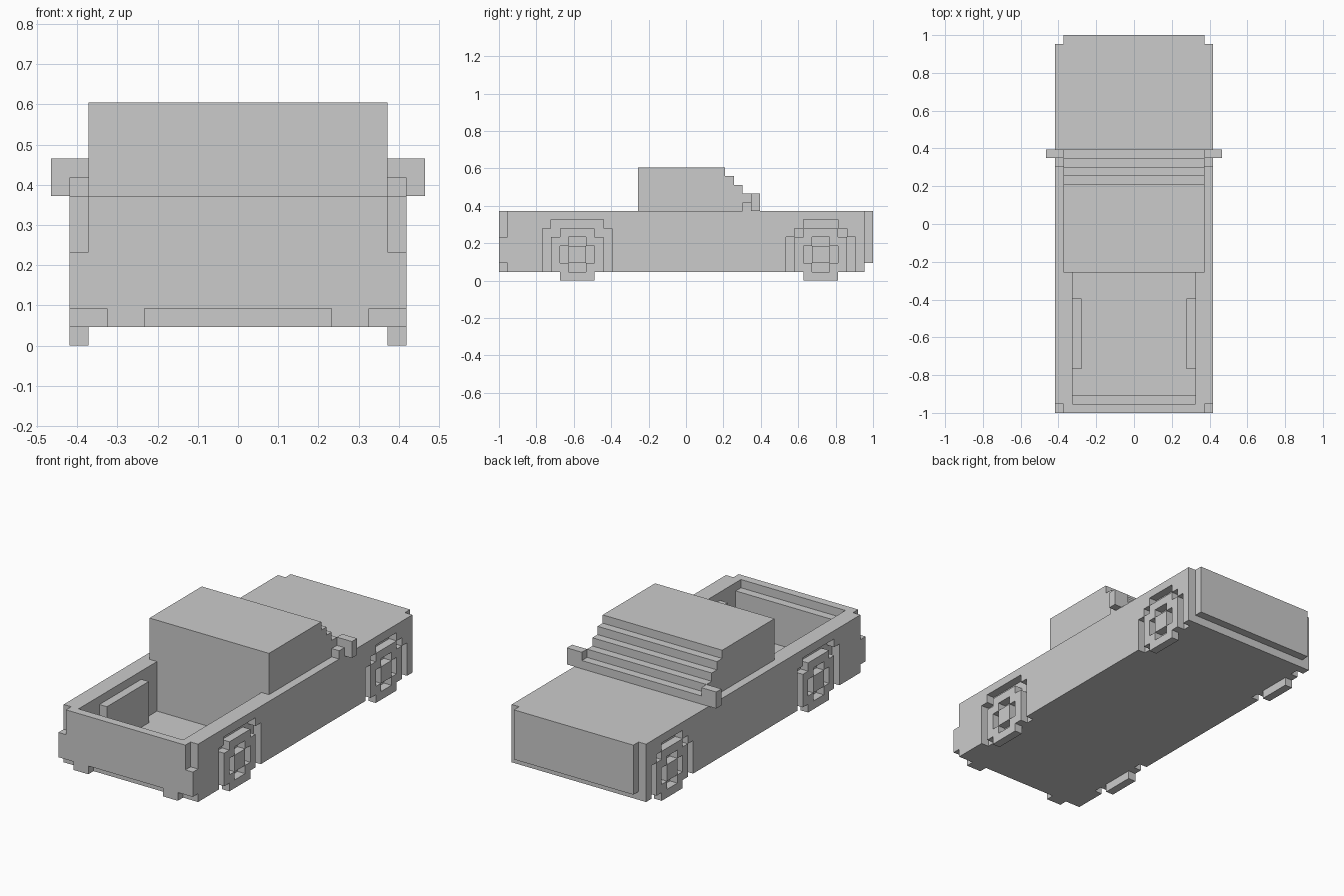
import bpy
import bmesh

cube = bpy.data.objects.get("Cube")
if cube:
    bpy.data.objects.remove(cube, do_unlink=True)

U = 2 / 43          # one block of the grid

paint = bpy.data.materials.new("plain_grey")
paint.use_nodes = True
GREY = (0.6, 0.6, 0.6, 1)
paint.diffuse_color = GREY
paint.node_tree.nodes["Principled BSDF"].inputs["Base Color"].default_value = GREY


def prism(name, profile, x0, x1, mirror=(False, False, False), origin=(21.5, 0), open_cuts=False):
    """Extrude a (y, z) block profile from x0 to x1; mirror about the origin."""
    bm = bmesh.new()
    face = bm.faces.new([bm.verts.new((x0, y, z)) for y, z in profile])
    ext = bmesh.ops.extrude_face_region(bm, geom=[face])
    for v in ext["geom"]:
        if isinstance(v, bmesh.types.BMVert):
            v.co.x = x1
    if open_cuts:       # drop the caps lying on the mirror planes
        caps = [f for f in bm.faces
                if any(all(abs(v.co[a]) < 1e-6 for v in f.verts) for a in (1, 2))]
        bmesh.ops.delete(bm, geom=caps, context="FACES")
    bmesh.ops.recalc_face_normals(bm, faces=bm.faces)
    bmesh.ops.scale(bm, vec=(U, U, U), verts=bm.verts)
    mesh = bpy.data.meshes.new(name)
    bm.to_mesh(mesh)
    bm.free()
    mesh.materials.append(paint)
    ob = bpy.data.objects.new(name, mesh)
    bpy.context.collection.objects.link(ob)
    ob.location = (0, (origin[0] - 21.5) * U, origin[1] * U)
    if any(mirror):
        mod = ob.modifiers.new("Mirror", "MIRROR")
        mod.use_axis = mirror
        mod.merge_threshold = 0.0005
    return ob


def block(name, x0, x1, y0, y1, z0, z1, pair=False):
    profile = [(y - 21.5, z) for y, z in ((y0, z0), (y1, z0), (y1, z1), (y0, z1))]
    return prism(name, profile, x0, x1, (pair, False, False))


def shifted(profile):
    return [(y - 21.5, z) for y, z in profile]


# Side panels with stepped wheel arches
front_arch = [(41, 1), (41, 5), (40, 5), (40, 6), (39, 6), (39, 7),
              (35, 7), (35, 6), (34, 6), (34, 5), (33, 5), (33, 1)]
rear_arch = [(13, 1), (13, 6), (12, 6), (12, 7), (6, 7), (6, 6), (5, 6), (5, 1)]
panel = ([(0, 2), (0, 5), (1, 5), (1, 8), (42, 8), (42, 1)]
         + front_arch + rear_arch + [(1, 1), (1, 2)])
prism("side_panels", shifted(panel), 8, 9, (True, False, False))

# Cab with stepped windscreen, running into the bonnet
cab = [(16, 2), (43, 2), (43, 8), (30, 8)]
for step in range(4):
    cab += [(30 - step, 9 + step), (29 - step, 9 + step)]
cab += [(26, 13), (16, 13)]
prism("cab_and_bonnet", shifted(cab), -8, 8)

# Chassis and cargo bed
block("chassis_floor", -8, 8, 1, 42, 1, 2)
block("tailgate", -8, 8, 0, 1, 2, 8)
block("tailgate_ledge", -7, 7, 1, 2, 2, 7)
block("bed_walls", 7, 8, 1, 16, 2, 8, True)
block("bed_wheel_wells", 6, 7, 5, 13, 2, 7, True)
block("exhausts", 5, 7, 0, 1, 1, 2, True)

# Door mirrors and their brackets
block("door_mirrors", 8, 10, 29, 30, 8, 10, True)
block("mirror_brackets", 8, 9, 28, 29, 8, 9, True)

# Wheels: a quarter ring mirrored round, with a square hub
quarter = [(2, 0), (3, 0), (3, 2), (2, 2), (2, 3), (0, 3), (0, 2), (1, 2), (1, 1), (2, 1)]
for place, y in (("rear", 9), ("front", 37)):
    prism(place + "_tyres", quarter, 8, 9, (True, True, True), (y, 3), True)
    block(place + "_hubs", 8, 9, y - 1, y + 1, 2, 4, True)
